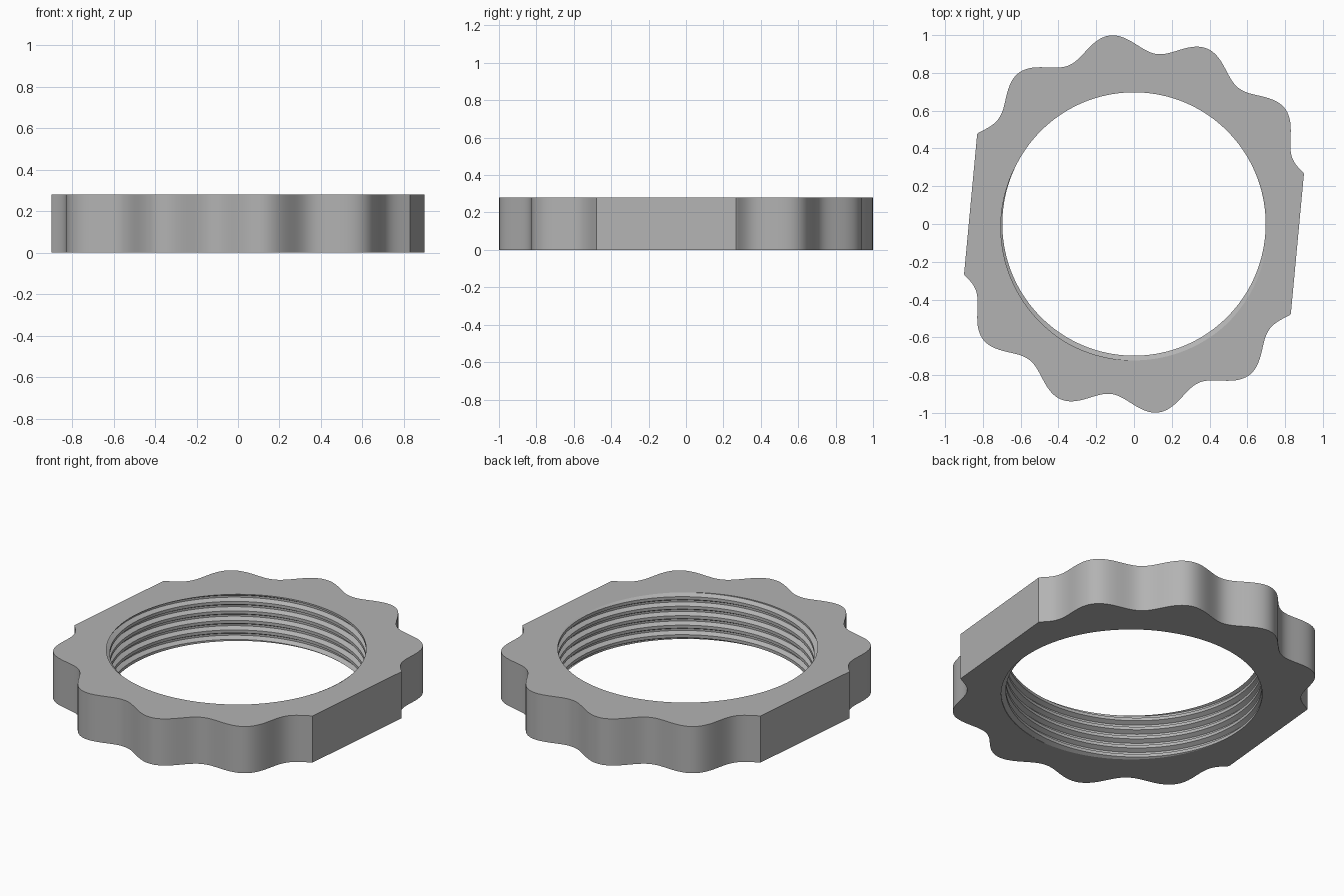
import bpy
import bmesh
from math import radians, cos, sin, tau, floor

if "Cube" in bpy.data.objects:
    bpy.data.objects.remove(bpy.data.objects["Cube"], do_unlink=True)

HEIGHT = 0.28
STEPS = 720
PITCH = 0.057
CREST, ROOT = 0.697, 0.722
FLAT_DIST, FLAT_DIR = 0.871, radians(-5.35)
LOBES, LOBE_DIR = 12, radians(67.4)
GROOVE_TOP = radians(-85)          # direction where the groove breaks the top face

# Groove shape along the axis, in pitches from the groove centre
ROOT_HALF, FLANK_END = 0.10, 0.34


def outer_radius(a):
    """Scalloped grip, cut by two parallel wrench flats."""
    scallop = 0.957 + 0.049 * cos(LOBES * (a - LOBE_DIR))
    return min(scallop, FLAT_DIST / max(abs(cos(a - FLAT_DIR)), 0.1))


def groove_phase(a):
    return HEIGHT / PITCH + (a - GROOVE_TOP) / tau


def thread_radius(a, z):
    u = z / PITCH - groove_phase(a)
    d = abs(u - floor(u + 0.5))
    t = min(max((d - ROOT_HALF) / (FLANK_END - ROOT_HALF), 0), 1)
    return ROOT + (CREST - ROOT) * t


def column(bm, a):
    """Closed loop at one angle: thread from bottom to top, then outer wall."""
    points = []
    for turn in range(-14, 4):
        for off in (-FLANK_END, -ROOT_HALF, ROOT_HALF, FLANK_END):
            z = PITCH * (groove_phase(a) + turn + off)
            z = min(max(z, 0), HEIGHT)
            points.append((thread_radius(a, z), z))
    points += [(outer_radius(a), HEIGHT), (outer_radius(a), 0)]
    return [bm.verts.new((r * cos(a), r * sin(a), z)) for r, z in points]


# Ring nut body: sweep the columns round, then weld the clipped thread ends
bm = bmesh.new()
columns = [column(bm, tau * i / STEPS) for i in range(STEPS + 1)]
for left, right in zip(columns, columns[1:]):
    for j in range(len(left)):
        k = (j + 1) % len(left)
        if left[j].co == left[k].co and right[j].co == right[k].co:
            continue
        bm.faces.new((left[j], left[k], right[k], right[j]))
bmesh.ops.remove_doubles(bm, verts=bm.verts, dist=0.00002)
bmesh.ops.delete(bm, geom=[v for v in bm.verts if not v.link_faces], context="VERTS")
bmesh.ops.recalc_face_normals(bm, faces=bm.faces)
mesh = bpy.data.meshes.new("ring_nut")
bm.to_mesh(mesh)
bm.free()

nut = bpy.data.objects.new("ring_nut", mesh)
bpy.context.collection.objects.link(nut)

# Plain grey finish
grey = bpy.data.materials.new("plain_grey")
grey.use_nodes = True
colour = (0.45, 0.45, 0.45, 1)
grey.diffuse_color = colour
grey.node_tree.nodes["Principled BSDF"].inputs["Base Color"].default_value = colour
mesh.materials.append(grey)

bpy.ops.object.select_all(action="DESELECT")
nut.select_set(True)
bpy.context.view_layer.objects.active = nut
bpy.ops.object.shade_smooth_by_angle(angle=radians(25))
